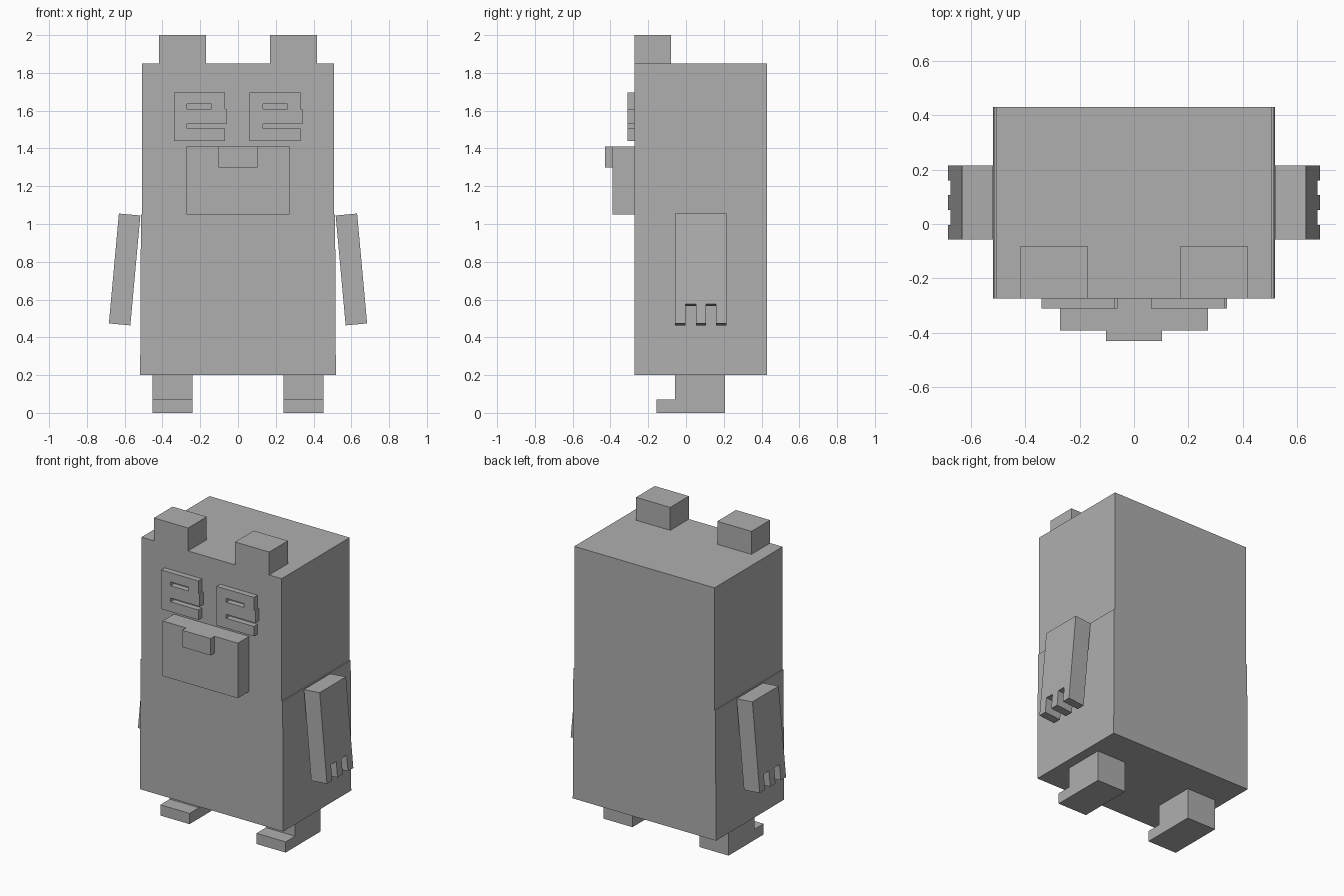
import bpy, bmesh, math
from mathutils import Matrix, Vector

cube = bpy.data.objects.get("Cube")
if cube:
    bpy.data.objects.remove(cube, do_unlink=True)

GREY = (0.43, 0.43, 0.43, 1.0)
grey = bpy.data.materials.new("plain_grey")
grey.use_nodes = True
grey.diffuse_color = GREY
grey.node_tree.nodes["Principled BSDF"].inputs["Base Color"].default_value = GREY


def finish(name, bm):
    bmesh.ops.recalc_face_normals(bm, faces=bm.faces)
    mesh = bpy.data.meshes.new(name)
    bm.to_mesh(mesh)
    bm.free()
    mesh.materials.append(grey)
    obj = bpy.data.objects.new(name, mesh)
    bpy.context.collection.objects.link(obj)
    return obj


def extrude(bm, faces, offset):
    """Give flat faces a thickness."""
    made = bmesh.ops.extrude_face_region(bm, geom=faces, use_keep_orig=True)
    verts = [g for g in made["geom"] if isinstance(g, bmesh.types.BMVert)]
    bmesh.ops.translate(bm, verts=verts, vec=offset)


def prism(name, profile, axis, lo, hi, matrix=None, side=1):
    """Extrude a closed profile along x (points are y, z) or y (points are x, z)."""
    bm = bmesh.new()
    place = (lambda a, b: (lo, a, b)) if axis == "x" else (lambda a, b: (a, lo, b))
    face = bm.faces.new([bm.verts.new(place(a, b)) for a, b in profile])
    depth = hi - lo
    extrude(bm, [face], Vector((depth, 0, 0) if axis == "x" else (0, depth, 0)))
    if matrix:
        bmesh.ops.transform(bm, matrix=matrix, verts=bm.verts)
    for v in bm.verts:
        v.co.x *= side
    return finish(name, bm)


def box(name, x, y, z, side=1):
    corners = [(x[0], z[0]), (x[1], z[0]), (x[1], z[1]), (x[0], z[1])]
    return prism(name, corners, "y", *y, side=side)


# Body: lower half slightly wider, with a tiny ledge at the shoulders
half = [(0.518, 0.2), (0.514, 1.05), (0.507, 1.05), (0.507, 1.85)]
prism("body", half + [(-x, z) for x, z in reversed(half)], "y", -0.273, 0.43)

# Muzzle and nose
box("muzzle", (-0.272, 0.272), (-0.39, -0.273), (1.05, 1.41))
box("nose", (-0.103, 0.103), (-0.43, -0.39), (1.30, 1.41))

# Eyes: slotted plates, laid out on a small cell pattern
COLS = [-0.34, -0.27, -0.14, -0.07, -0.06]
ROWS = [1.695, 1.635, 1.61, 1.53, 1.505, 1.44]
PATTERN = ["###.", "#.#.", "####", "#...", "###."]


def eye(name, shift):
    bm = bmesh.new()
    for r, line in enumerate(PATTERN):
        for c, mark in enumerate(line):
            if mark == "#":
                quad = [(c, r), (c, r + 1), (c + 1, r + 1), (c + 1, r)]
                bm.faces.new([bm.verts.new((COLS[i] + shift, -0.273, ROWS[j]))
                              for i, j in quad])
    bmesh.ops.remove_doubles(bm, verts=bm.verts, dist=0.0001)
    extrude(bm, bm.faces[:], Vector((0, -0.037, 0)))
    finish(name, bm)


eye("right_eye", 0)
eye("left_eye", 0.402)

# Arm outline in its own frame: a slab with three fingers
LENGTH, NOTCH = -0.584, -0.482
cuts = [-0.057, -0.003, 0.052, 0.106, 0.16, 0.215]
arm = [(cuts[0], 0)]
for i, y in enumerate(cuts):
    arm += [(y, LENGTH), (y, NOTCH)] if i % 2 else [(y, NOTCH), (y, LENGTH)]
arm = [arm[0]] + arm[2:-1] + [(cuts[-1], 0)]
tilt = Matrix.Translation((0.517, 0, 1.045)) @ Matrix.Rotation(math.radians(-5.2), 4, "Y")

# Leg outline with a low toe at the front
leg = [(-0.155, 0), (0.207, 0), (0.207, 0.2), (-0.058, 0.2), (-0.058, 0.07), (-0.155, 0.07)]

# Paired parts
for label, side in (("left", 1), ("right", -1)):
    box(label + "_ear", (0.17, 0.417), (-0.273, -0.08), (1.85, 2.0), side)
    prism(label + "_arm", arm, "x", 0, 0.114, tilt, side)
    prism(label + "_leg", leg, "x", 0.242, 0.453, None, side)
